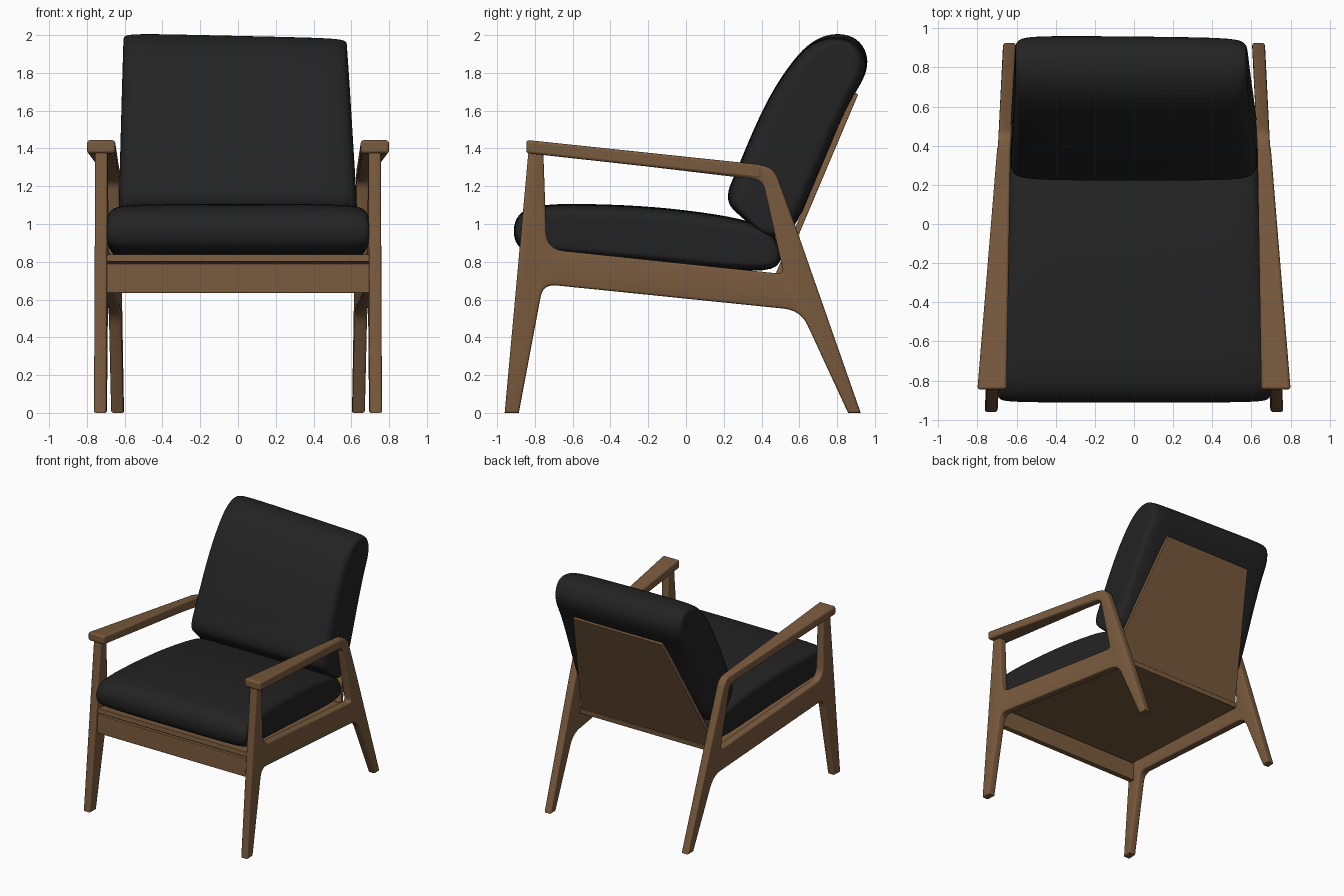
import bpy, bmesh, math
from mathutils import Vector

if "Cube" in bpy.data.objects:
    bpy.data.objects.remove(bpy.data.objects["Cube"])


def material(name, rgb):
    m = bpy.data.materials.new(name)
    m.diffuse_color = (*rgb, 1)
    m.use_nodes = True
    m.node_tree.nodes["Principled BSDF"].inputs["Base Color"].default_value = m.diffuse_color
    return m


WOOD = material("walnut wood", (0.195, 0.104, 0.048))
FABRIC = material("black fabric", (0.0165, 0.0165, 0.0165))


def finish(name, bm, mat, bevel=0, subsurf=0, mirror=False, angle=40):
    bmesh.ops.recalc_face_normals(bm, faces=bm.faces)
    me = bpy.data.meshes.new(name)
    bm.to_mesh(me)
    bm.free()
    me.materials.clear()
    me.materials.append(mat)
    me.shade_smooth()
    me.set_sharp_from_angle(angle=math.radians(angle))
    ob = bpy.data.objects.new(name, me)
    bpy.context.collection.objects.link(ob)
    if bevel:
        b = ob.modifiers.new("bevel", 'BEVEL')
        b.width, b.segments = bevel, 3
    if subsurf:
        s = ob.modifiers.new("subsurf", 'SUBSURF')
        s.levels = s.render_levels = subsurf
    if mirror:
        ob.modifiers.new("mirror", 'MIRROR')
    return ob


def rounded(corners, steps=6):
    """Polygon from (y, z, radius) corners, each rounded by a quadratic arc."""
    out = []
    n = len(corners)
    for i, (y, z, r) in enumerate(corners):
        p = Vector((y, z))
        if not r:
            out.append(p)
            continue
        a = p + (Vector(corners[i - 1][:2]) - p).normalized() * r
        b = p + (Vector(corners[(i + 1) % n][:2]) - p).normalized() * r
        for k in range(steps + 1):
            t = k / steps
            out.append(a * (1 - t) ** 2 + p * 2 * t * (1 - t) + b * t * t)
    return out


def side_x(y):
    """Centre line of a side frame, splayed outwards to the front."""
    return 0.728 - (y + 0.92) * 0.05


def loft(bm, rings):
    vs = [[bm.verts.new(p) for p in r] for r in rings]
    n = len(vs[0])
    for a, b in zip(vs, vs[1:]):
        for i in range(n):
            bm.faces.new((a[i], a[(i + 1) % n], b[(i + 1) % n], b[i]))
    bm.faces.new(vs[0])
    bm.faces.new(vs[-1])


# Side frames: legs, rail and arm support as one outline with an opening
outer = [(-0.96, 0, 0), (-0.83, 1.43, 0), (0.464, 1.305, 0.07), (0.593, 0.95, 0),
         (0.925, 0, 0), (0.858, 0, 0), (0.607, 0.543, 0.09), (-0.757, 0.682, 0.07),
         (-0.885, 0, 0)]
opening = [(-0.755, 1.37, 0), (0.405, 1.232, 0.05), (0.517, 0.735, 0.03),
           (-0.737, 0.867, 0.09)]
cu = bpy.data.curves.new("side_outline", 'CURVE')
cu.dimensions, cu.fill_mode = '2D', 'BOTH'
cu.bevel_depth, cu.bevel_resolution, cu.offset = 0.012, 2, -0.012
cu.extrude = 0.033 - 0.012
for corners in (outer, opening):
    pts = rounded(corners)
    sp = cu.splines.new('POLY')
    sp.points.add(len(pts) - 1)
    for q, p in zip(sp.points, pts):
        q.co = (p.x, p.y, 0, 1)
    sp.use_cyclic_u = True
helper = bpy.data.objects.new("side_outline", cu)
bpy.context.collection.objects.link(helper)
deps = bpy.context.evaluated_depsgraph_get()
tmp = bpy.data.meshes.new_from_object(helper.evaluated_get(deps))
bm = bmesh.new()
bm.from_mesh(tmp)
bpy.data.objects.remove(helper)
bmesh.ops.remove_doubles(bm, verts=bm.verts, dist=0.0005)
for v in bm.verts:
    y, z, w = v.co
    v.co = (side_x(y) + w, y, z)
finish("side_frame", bm, WOOD, mirror=True)

# Armrests: wide at the front, tapering to the frame thickness
bm = bmesh.new()
rings = []
for y, top, bottom, x0, x1 in ((-0.845, 1.445, 1.375, 0.65, 0.80),
                               (0.40, 1.314, 1.238, 0.63, 0.698)):
    rings.append([(x0, y, bottom), (x1, y, bottom), (x1, y, top), (x0, y, top)])
loft(bm, rings)
finish("armrest", bm, WOOD, bevel=0.014, mirror=True)


def slab(name, a, b, wa, wb, thick):
    """Board running from a to b (y, z) with half widths wa and wb."""
    a, b = Vector(a), Vector(b)
    d = (b - a).normalized()
    n = Vector((-d.y, d.x)) * thick / 2
    bm = bmesh.new()
    loft(bm, [[(sx * w, *(p + n * s)) for sx, s in ((-1, -1), (1, -1), (1, 1), (-1, 1))]
              for p, w in ((a, wa), (b, wb))])
    finish(name, bm, WOOD, bevel=0.005)


# Seat board, front apron and tapered back panel
slab("seat_board", (-0.865, 0.82), (0.51, 0.70), 0.705, 0.64, 0.04)
slab("front_apron", (-0.85, 0.635), (-0.85, 0.79), 0.71, 0.71, 0.045)
slab("back_panel", (0.485, 0.72), (0.897, 1.693), 0.625, 0.41, 0.032)


def cushion(name, profile, a, b, wa, wb, skew=0):
    """Side profile lofted across x; thickness shrinks towards both ends."""
    a, b = Vector(a), Vector(b)
    length = (b - a).length
    d = (b - a) / length
    n = Vector((-d.y, d.x))
    half = [(0.3, 1, 1), (0.7, 0.99, 1), (0.9, 0.95, 0.995), (0.97, 0.87, 0.985),
            (1.0, 0.7, 0.97), (1.0, 0.5, 0.9)]
    stations = [(-x, k, l) for x, k, l in reversed(half)] + [(0, 1, 1)] + half
    bm = bmesh.new()
    rings = []
    for x, k, l in stations:
        ring = []
        for p in profile:
            q = Vector(p) - a
            s, t = q.dot(d), q.dot(n) * k
            f = min(max(s / length, 0), 1)
            s = length / 2 + (s - length / 2) * l - skew * x * f
            w = wa + (wb - wa) * f
            ring.append((x * w - skew * f, *(a + d * s + n * t)))
        rings.append(ring)
    loft(bm, rings)
    finish(name, bm, FABRIC, subsurf=2, angle=180)


cushion("seat_cushion",
        [(-0.915, 0.94), (-0.91, 1.01), (-0.87, 1.075), (-0.75, 1.112), (-0.3, 1.102),
         (0, 1.075), (0.3, 1.03), (0.46, 0.97), (0.51, 0.86), (0.50, 0.74), (0.2, 0.76),
         (-0.4, 0.82), (-0.8, 0.845), (-0.89, 0.87)],
        (-0.91, 0.96), (0.50, 0.85), 0.695, 0.625)

cushion("back_cushion",
        [(0.22, 1.10), (0.22, 1.18), (0.257, 1.255), (0.36, 1.51), (0.468, 1.73),
         (0.60, 1.91), (0.68, 1.97), (0.76, 2.0), (0.86, 1.995), (0.935, 1.945),
         (0.968, 1.855), (0.94, 1.76), (0.87, 1.66), (0.72, 1.31), (0.58, 0.97),
         (0.50, 0.92), (0.41, 0.93), (0.28, 1.05)],
        (0.39, 0.98), (0.83, 1.96), 0.632, 0.592, skew=0.015)
